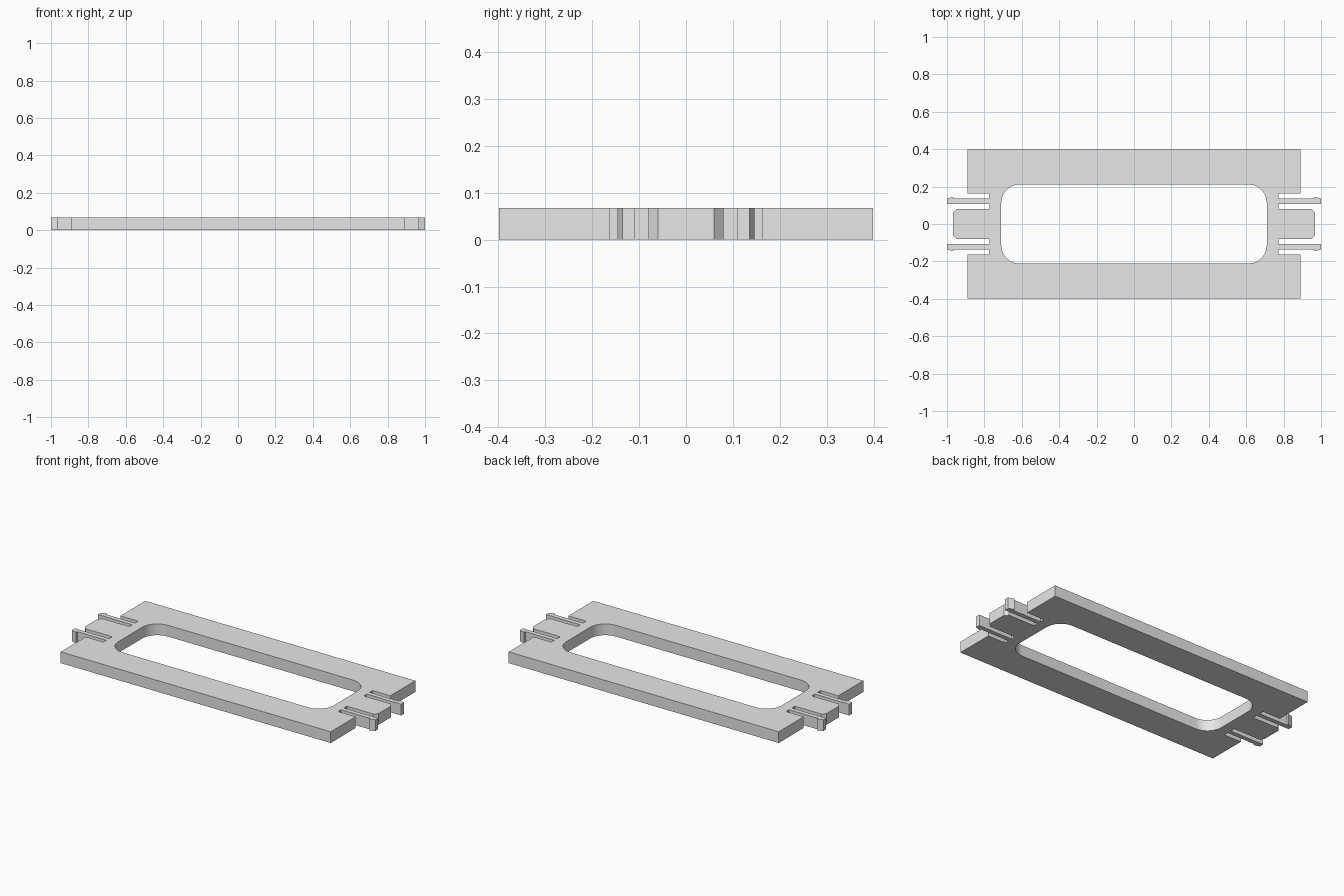
import bpy
import bmesh
from math import cos, sin, pi, radians

cube = bpy.data.objects.get("Cube")
if cube:
    bpy.data.objects.remove(cube, do_unlink=True)

HEIGHT = 0.067
WIN_X, WIN_Y, WIN_R = 0.71, 0.212, 0.1
SLOT_X = 0.773

grey = bpy.data.materials.new("light_grey")
grey.use_nodes = True
colour = (0.8, 0.8, 0.8, 1)
grey.diffuse_color = colour
grey.node_tree.nodes["Principled BSDF"].inputs["Base Color"].default_value = colour

# Quarter outline: centre tongue, snap arm with barb, plate corner
tongue = [(WIN_X, 0), (0.968, 0), (0.968, 0.06), (0.948, 0.08), (SLOT_X, 0.08)]
snap_arm = [(SLOT_X, 0.108), (1, 0.108), (1, 0.135), (0.965, 0.146),
            (0.965, 0.135), (SLOT_X, 0.135)]
corner = [(SLOT_X, 0.163), (0.89, 0.163), (0.89, 0.398), (0, 0.398), (0, WIN_Y)]

# Rounded window corner
STEPS = 10
window = []
for i in range(STEPS + 1):
    a = pi / 2 * (1 - i / STEPS)
    window.append((WIN_X - WIN_R + WIN_R * cos(a), WIN_Y - WIN_R + WIN_R * sin(a)))
outline = tongue + snap_arm + corner + window

# Extrude the outline, leaving the mirror planes open
bm = bmesh.new()
low = [bm.verts.new((x, y, 0)) for x, y in outline]
high = [bm.verts.new((x, y, HEIGHT)) for x, y in outline]
bm.faces.new(low[::-1])
bm.faces.new(high)
for i in range(len(outline)):
    j = (i + 1) % len(outline)
    on_plane = any(outline[i][k] == 0 and outline[j][k] == 0 for k in (0, 1))
    if not on_plane:
        bm.faces.new((low[i], low[j], high[j], high[i]))

mesh = bpy.data.meshes.new("clip_frame")
bm.to_mesh(mesh)
bm.free()
mesh.materials.append(grey)
frame = bpy.data.objects.new("clip_frame", mesh)
bpy.context.collection.objects.link(frame)

# Smooth window corners, sharp everywhere else
bpy.ops.object.select_all(action='DESELECT')
frame.select_set(True)
bpy.context.view_layer.objects.active = frame
bpy.ops.object.shade_smooth_by_angle(angle=radians(20))

# Mirror to all four quarters
mirror = frame.modifiers.new("mirror", 'MIRROR')
mirror.use_axis = (True, True, False)
mirror.merge_threshold = 0.0005
